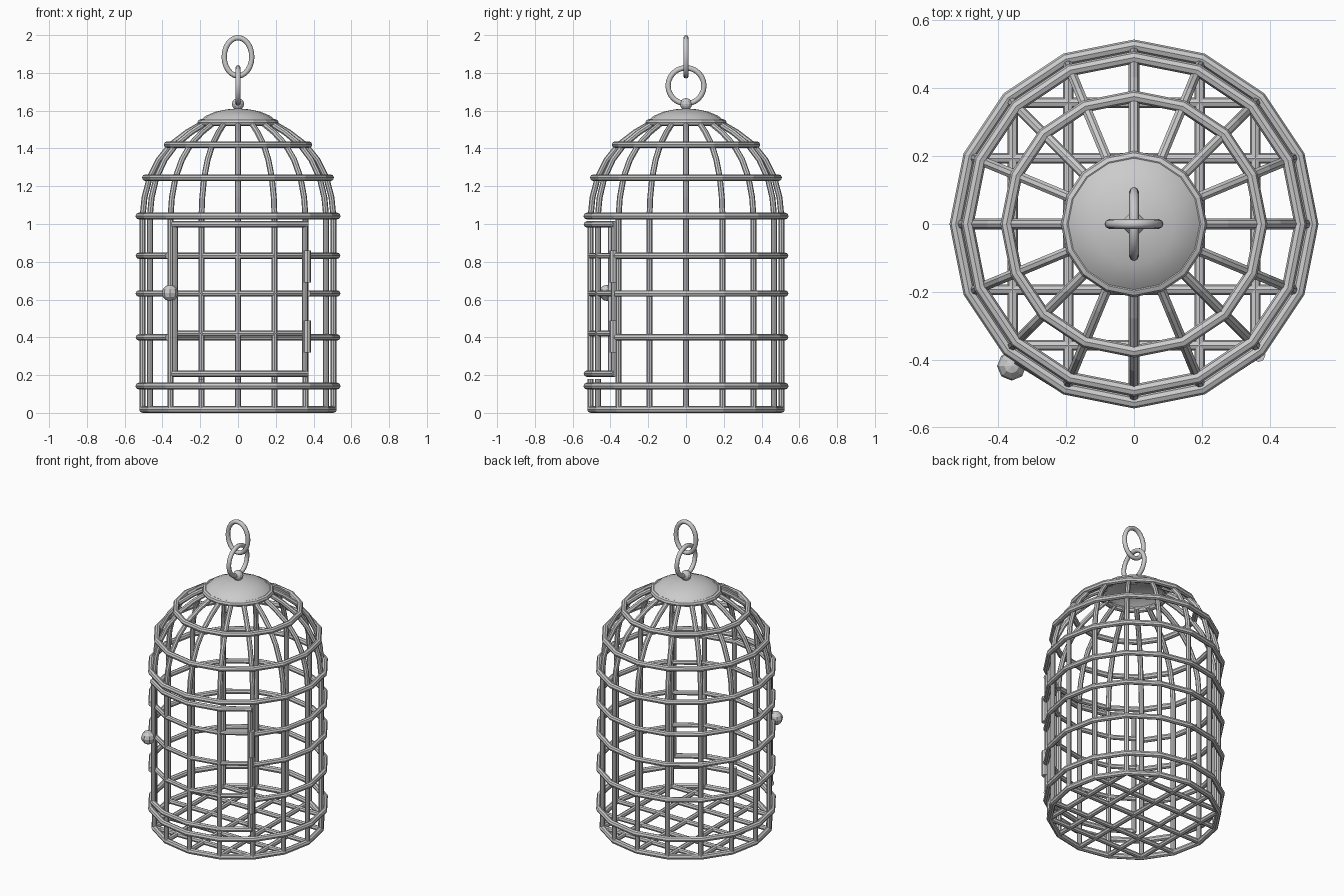
import bpy, bmesh
from math import sin, cos, pi, radians
from mathutils import Vector

if "Cube" in bpy.data.objects:
    bpy.data.objects.remove(bpy.data.objects["Cube"])

N = 16          # bars around the cage
R_BAR = 0.505   # radius of the upright bars
R_RING = 0.525  # radius of the hoops outside the bars


def polar(r, deg, z):
    a = radians(deg)
    return Vector((r * cos(a), r * sin(a), z))


def tubes(name, paths, radius, closed=False, res=2, smooth=False):
    """One object made of round bars that follow point paths."""
    cu = bpy.data.curves.new(name, 'CURVE')
    cu.dimensions = '3D'
    cu.bevel_depth = radius
    cu.bevel_resolution = res
    cu.use_fill_caps = True
    for pts in paths:
        sp = cu.splines.new('POLY')
        sp.points.add(len(pts) - 1)
        for p, co in zip(sp.points, pts):
            p.co = (*co, 1)
        sp.use_cyclic_u = closed
        sp.use_smooth = smooth
    ob = bpy.data.objects.new(name, cu)
    bpy.context.collection.objects.link(ob)
    bpy.ops.object.select_all(action='DESELECT')
    ob.select_set(True)
    bpy.context.view_layer.objects.active = ob
    bpy.ops.object.convert(target='MESH')
    return bpy.context.object


def hoop(r, z):
    return [polar(r, i * 360 / N, z) for i in range(N)]


def ball(name, loc, r, seg, rings):
    bpy.ops.mesh.primitive_uv_sphere_add(segments=seg, ring_count=rings, radius=r, location=loc)
    bpy.context.object.name = name


# Full hoops
tubes("base_hoop", [hoop(R_BAR, 0.018)], 0.018, True)
tubes("body_hoops", [hoop(R_RING, z) for z in (0.142, 1.042)], 0.018, True)
tubes("dome_hoops", [hoop(0.490, 1.245), hoop(0.375, 1.42), hoop(0.197, 1.537)], 0.018, True)

# Hoops broken by the door opening (front quarter, 225 to 315 degrees)
tubes("open_hoops", [[polar(R_RING, -45 + i * 22.5, z) for i in range(13)]
                     for z in (0.40, 0.632, 0.832)], 0.017)

# Upright bars bending into the dome; the three front ones leave a door gap
dome = [(R_BAR, 1.04), (0.495, 1.14), (0.468, 1.245), (0.42, 1.34),
        (0.355, 1.42), (0.27, 1.485), (0.175, 1.54)]
uprights = []
for i in range(N):
    a = i * 360 / N
    curve = [polar(r, a, z) for r, z in dome]
    if 230 < a < 310:
        uprights.append([polar(R_BAR, a, 0.01), polar(R_BAR, a, 0.18)])
        uprights.append([polar(R_BAR, a, 1.025)] + curve)
    else:
        uprights.append([polar(R_BAR, a, 0.01)] + curve)
tubes("upright_bars", uprights, 0.0155)

# Floor grid
grid = []
for k in range(-2, 3):
    c = R_BAR * sin(radians(k * 22.5))
    h = R_BAR * cos(radians(k * 22.5))
    grid.append([(-h, c, 0.02), (h, c, 0.02)])
    grid.append([(c, -h, 0.02), (c, h, 0.02)])
tubes("floor_grid", grid, 0.0155)


# Door, curved with the cage
def door_arc(r, z):
    return [polar(r, a, z) for a in (229, 247.5, 270, 292.5, 314)]


tubes("door_frame", [door_arc(R_RING, z) for z in (0.208, 0.998)], 0.017)
tubes("door_cross_bars", [door_arc(R_BAR, z) for z in (0.42, 0.632, 0.832)], 0.0155)
tubes("door_bars", [[polar(R_BAR, a, 0.205), polar(R_BAR, a, 1.0)]
                    for a in (247.5, 270, 292.5)], 0.0155)
tubes("door_posts", [[polar(R_RING - 0.005, a, 0.2), polar(R_RING - 0.005, a, 1.005)]
                     for a in (230, 313)], 0.0155)
tubes("hinges", [[(0.367, -0.386, z), (0.367, -0.386, z + 0.17)] for z in (0.32, 0.69)], 0.02)
ball("door_knob", (-0.36, -0.418, 0.635), 0.043, 8, 6)

# Cap
me = bpy.data.meshes.new("cap")
bm = bmesh.new()
prev = None
for r, z in [(0.2, 1.548), (0.17, 1.573), (0.12, 1.594), (0.06, 1.607)]:
    row = [bm.verts.new(p) for p in hoop(r, z)]
    if prev:
        for i in range(N):
            j = (i + 1) % N
            bm.faces.new((prev[i], prev[j], row[j], row[i]))
    prev = row
top = bm.verts.new((0, 0, 1.612))
for i in range(N):
    bm.faces.new((prev[i], prev[(i + 1) % N], top))
for f in bm.faces:
    f.smooth = True
bm.to_mesh(me)
bm.free()
bpy.context.collection.objects.link(bpy.data.objects.new("cap", me))

# Hanging knob and two chain links
ball("cap_knob", (0, 0, 1.635), 0.032, 12, 8)
turn = [2 * pi * i / 24 for i in range(24)]
tubes("lower_link", [[(0, 0.095 * cos(t), 1.732 + 0.095 * sin(t)) for t in turn]],
      0.014, True, smooth=True)
tubes("upper_link", [[(0.073 * cos(t), 0, 1.885 + 0.101 * sin(t)) for t in turn]],
      0.014, True, smooth=True)
